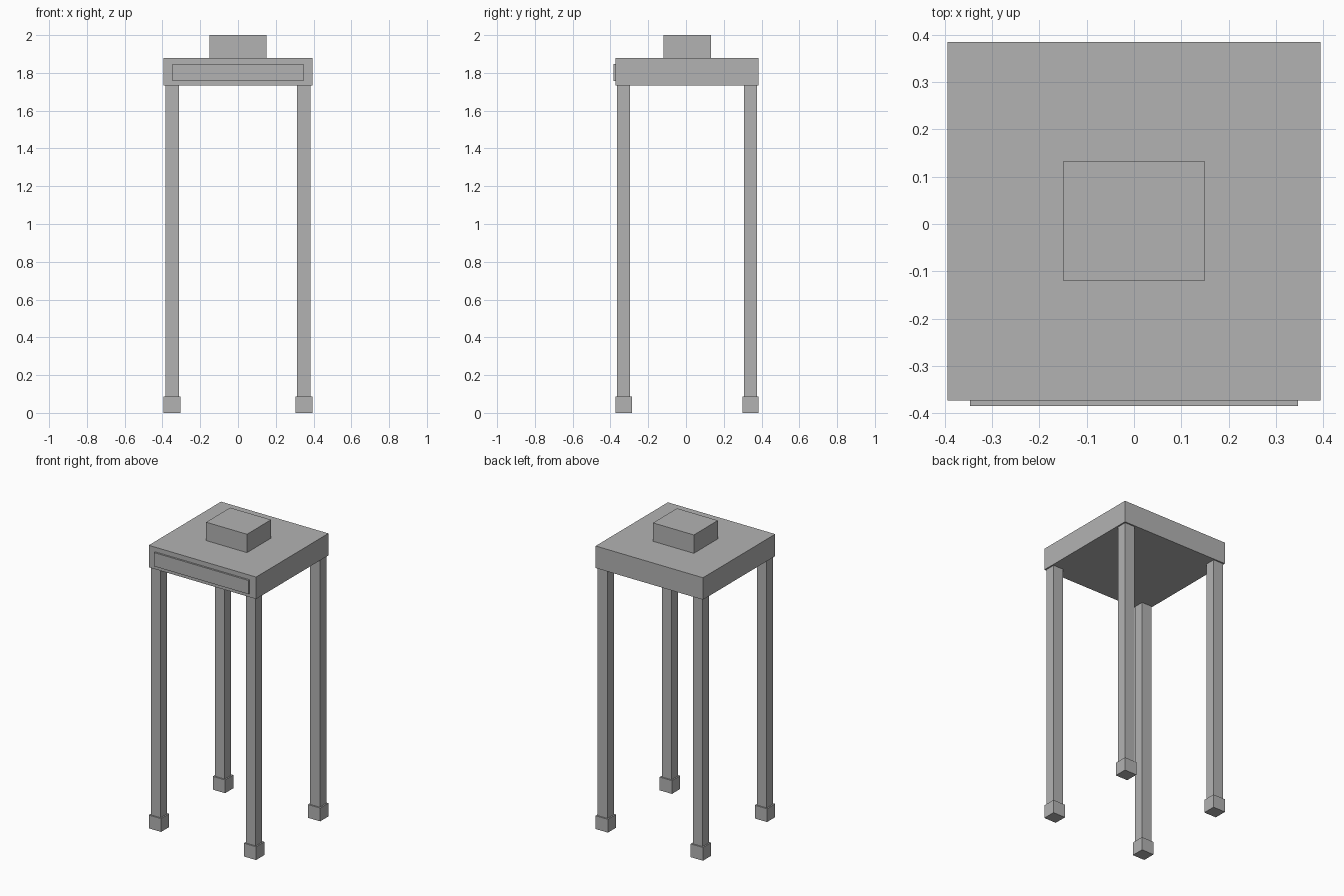
import bpy

cube = bpy.data.objects.get("Cube")
if cube:
    bpy.data.objects.remove(cube, do_unlink=True)

# Single flat grey for the whole table
grey = bpy.data.materials.new("plain_grey")
grey.use_nodes = True
colour = (0.45, 0.45, 0.45, 1.0)
grey.diffuse_color = colour
grey.node_tree.nodes["Principled BSDF"].inputs["Base Color"].default_value = colour


def box(name, x, y, z):
    """Box spanning the (min, max) ranges on each axis."""
    spans = (x, y, z)
    bpy.ops.mesh.primitive_cube_add(size=1, location=[(a + b) / 2 for a, b in spans])
    obj = bpy.context.object
    obj.name = obj.data.name = name
    obj.scale = [b - a for a, b in spans]
    bpy.ops.object.transform_apply(location=False, rotation=False, scale=True)
    obj.data.materials.append(grey)
    return obj


MID_Y = 0.006      # the body sits slightly back, balancing the drawer front
FOOT_TOP = 0.088
SLAB_BOTTOM = 1.732
SLAB_TOP = 1.878

# Table top with the raised block and the drawer front
box("table_top", (-0.394, 0.394), (-0.373, 0.385), (SLAB_BOTTOM, SLAB_TOP))
box("top_block", (-0.15, 0.15), (-0.12, 0.132), (SLAB_TOP, 2.0))
box("drawer_front", (-0.347, 0.347), (-0.385, -0.373), (1.756, 1.847))

# Four square legs, each on a slightly wider foot
for side, sx in (("left", 1), ("right", -1)):
    for end, sy in (("front", -1), ("back", 1)):
        cx, cy = sx * 0.349, MID_Y + sy * 0.336
        for part, hx, hy, z in (("leg", 0.036, 0.034, (FOOT_TOP, SLAB_BOTTOM)),
                                ("foot", 0.045, 0.043, (0, FOOT_TOP))):
            box(f"{end}_{side}_{part}", (cx - hx, cx + hx), (cy - hy, cy + hy), z)
